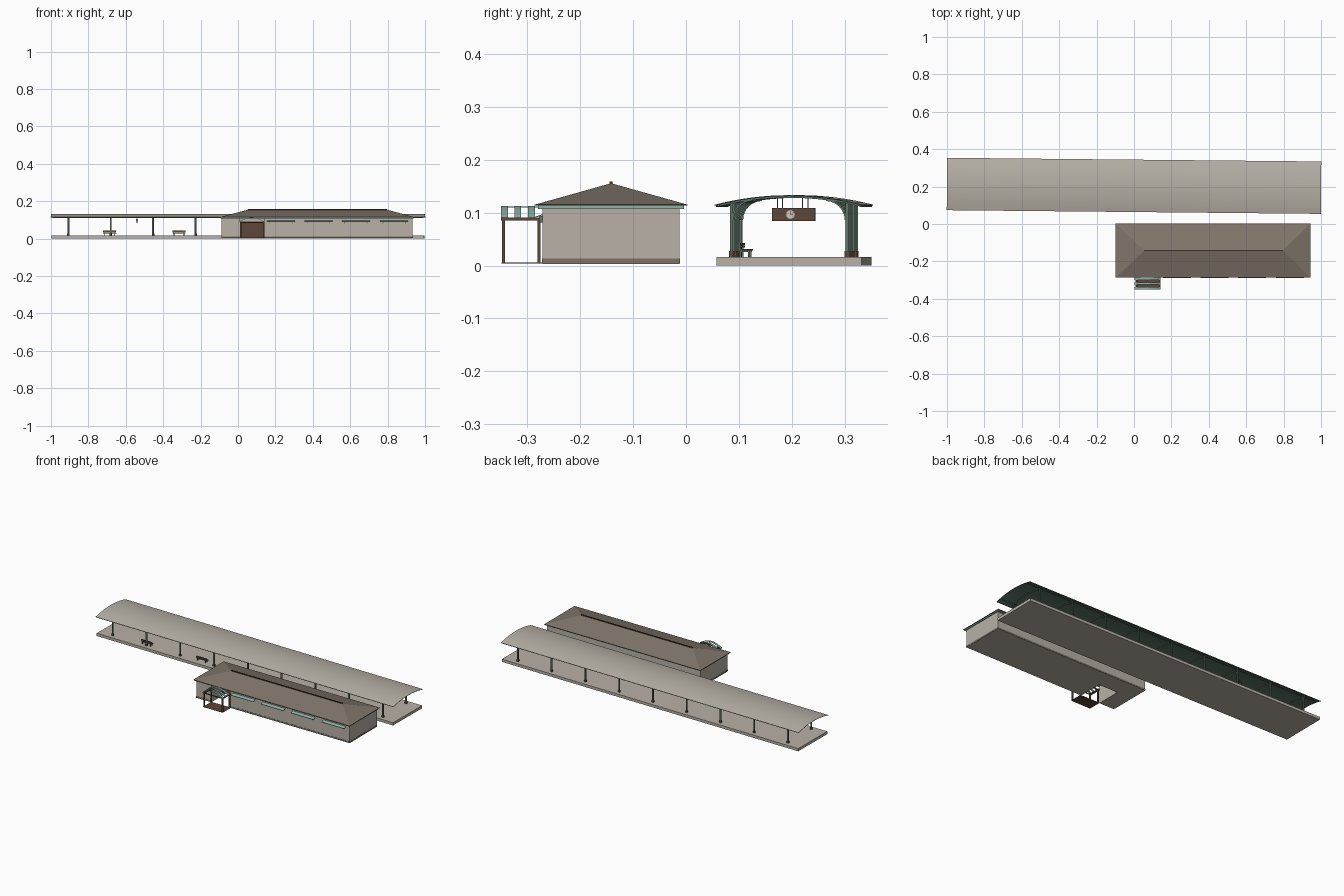
import bpy, bmesh, math
from mathutils import Vector

old = bpy.data.objects.get("Cube")
if old:
    bpy.data.objects.remove(old)


def material(name, color):
    m = bpy.data.materials.new(name)
    m.use_nodes = True
    m.diffuse_color = (*color, 1)
    m.node_tree.nodes["Principled BSDF"].inputs["Base Color"].default_value = (*color, 1)
    return m


CONCRETE = material("warm grey concrete", (0.48, 0.44, 0.385))
CANOPY = material("pale canopy sheet", (0.47, 0.44, 0.385))
ROOF = material("brown roof", (0.215, 0.18, 0.145))
PLINTH = material("dark plinth", (0.20, 0.17, 0.135))
TEAL = material("pale teal paint", (0.28, 0.44, 0.38))
GREEN = material("dark green steel", (0.115, 0.18, 0.14))
BROWN = material("brown timber", (0.11, 0.062, 0.043))
RIDGE = material("dark ridge tile", (0.06, 0.03, 0.02))
WHITE = material("clock cream", (0.60, 0.57, 0.50))

# The platform side is turned very slightly against the building
PLATFORM_Y, TURN = 0.204, -0.0098


def finish(name, bm, mat, turned=False):
    bmesh.ops.recalc_face_normals(bm, faces=bm.faces)
    me = bpy.data.meshes.new(name)
    bm.to_mesh(me)
    bm.free()
    me.materials.append(mat)
    ob = bpy.data.objects.new(name, me)
    bpy.context.collection.objects.link(ob)
    if turned:
        ob.location.y = PLATFORM_Y
        ob.rotation_euler.z = TURN
    return ob


def add_box(bm, x, y, z):
    """Add a box from three (low, high) ranges."""
    verts = bmesh.ops.create_cube(bm, size=1)["verts"]
    for v in verts:
        v.co = Vector([(r[0] + r[1]) / 2 + c * (r[1] - r[0]) for c, r in zip(v.co, (x, y, z))])


def boxes(name, mat, ranges, turned=False):
    bm = bmesh.new()
    for r in ranges:
        add_box(bm, *r)
    return finish(name, bm, mat, turned)


def add_prism(bm, pts, axis, low, high):
    """Extrude a 2D outline along axis x, y or z."""
    place = {"x": lambda a, b: (low, a, b), "y": lambda a, b: (a, low, b), "z": lambda a, b: (a, b, low)}[axis]
    face = bm.faces.new([bm.verts.new(place(a, b)) for a, b in pts])
    top = bmesh.ops.extrude_face_region(bm, geom=[face])["geom"]
    step = Vector([(high - low) * (axis == k) for k in "xyz"])
    bmesh.ops.translate(bm, vec=step, verts=[g for g in top if isinstance(g, bmesh.types.BMVert)])


def band(line, drop):
    """Close a line into a strip of constant vertical depth."""
    return line + [(a, b - drop) for a, b in reversed(line)]


def around(c, half):
    return (c - half, c + half)


# Platform and canopy
boxes("platform", CONCRETE, [((-0.995, 0.995), (-0.137, 0.137), (0, 0.0165))], True)


def arch_z(y):
    return 0.115 + 0.018 * (1 - (y / 0.14) ** 2)


def arch(half, lower, n=16):
    ys = [half * (2 * i / n - 1) for i in range(n + 1)]
    return [(y, arch_z(y) - lower) for y in ys]


bm = bmesh.new()
add_prism(bm, band(arch(0.14, 0), 0.002), "x", -1, 1)
canopy = finish("canopy_roof", bm, CANOPY, True)
canopy.data.materials.append(GREEN)
for p in canopy.data.polygons:
    p.material_index = 0 if p.normal.z > 0.1 else 1
bpy.context.view_layer.objects.active = canopy
canopy.select_set(True)
bpy.ops.object.shade_smooth_by_angle(angle=math.radians(30))
canopy.select_set(False)

columns_x = [-0.907 + 0.2268 * i for i in range(9)]
columns, bases, ribs = [], [], bmesh.new()
for x in columns_x:
    add_prism(ribs, band(arch(0.136, 0.002), 0.003), "x", x - 0.003, x + 0.003)
    for s in (-1, 1):
        columns.append((around(x, 0.004), around(0.109 * s, 0.003), (0.016, arch_z(0.109) - 0.002)))
        bases.append((around(x, 0.006), around(0.109 * s, 0.0045), (0.0165, 0.027)))
        # curved bracket between column and rib
        arc = [math.pi / 2 * i / 6 for i in range(7)]
        line = [(s * (0.108 - 0.036 * (1 - math.cos(t))), 0.088 + 0.036 * math.sin(t)) for t in arc]
        inner = [(y - s * 0.003, z - 0.002) for y, z in reversed(line)]
        add_prism(ribs, line + inner, "x", x - 0.002, x + 0.002)
finish("canopy_ribs", ribs, GREEN, True)
boxes("canopy_columns", GREEN, columns, True)
boxes("column_bases", BROWN, bases, True)
boxes("canopy_purlins", GREEN, [((-0.99, 0.99), around(y, 0.0015), (arch_z(y) - 0.005, arch_z(y) - 0.001))
                                for y in (-0.136, -0.109, 0.109, 0.136)], True)

# Hanging clock sign
SIGN_X = -0.54
boxes("sign_board", BROWN, [(around(SIGN_X, 0.0025), (-0.047, 0.035), (0.084, 0.109))], True)
boxes("sign_hangers", GREEN, [(around(SIGN_X, 0.001), around(y, 0.001), (0.109, 0.131))
                              for y in (-0.036, -0.027, 0.011, 0.021)], True)


def disc(r):
    return [(-0.012 + r * math.cos(math.tau * i / 16), 0.0965 + r * math.sin(math.tau * i / 16)) for i in range(16)]


for name, mat, r, half in (("clock_rim", PLINTH, 0.009, 0.0033), ("clock_face", WHITE, 0.0078, 0.0038)):
    bm = bmesh.new()
    add_prism(bm, disc(r), "x", SIGN_X - half, SIGN_X + half)
    finish(name, bm, mat, True)
boxes("clock_hands", RIDGE, [(around(SIGN_X, 0.0041), around(-0.012, 0.0005), (0.0965, 0.103)),
                             (around(SIGN_X, 0.0041), (-0.012, -0.007), around(0.0965, 0.0005))], True)

# Benches
for number, x in enumerate((-0.685, -0.315), 1):
    slats = [(around(x, 0.035), around(y, 0.0025), (0.0285, 0.031)) for y in (-0.099, -0.093, -0.087)]
    slats += [(around(x, 0.035), around(-0.102, 0.002), around(z, 0.002)) for z in (0.036, 0.041)]
    boxes(f"bench_{number}_slats", BROWN, slats, True)
    frame = []
    for side in (-0.027, 0.027):
        lx = around(x + side, 0.002)
        frame += [(lx, (-0.105, -0.102), (0.0165, 0.043)), (lx, (-0.09, -0.087), (0.0165, 0.0285)),
                  (lx, (-0.104, -0.086), (0.026, 0.0285))]
    boxes(f"bench_{number}_frame", GREEN, frame, True)

# Station building with an entrance recess
X0, X1, Y0, Y1 = -0.088, 0.934, -0.271, -0.012
DOOR0, DOOR1, DEEP = 0.012, 0.138, -0.12


def plan(g):
    return [(X0 - g, Y0 - g), (DOOR0, Y0 - g), (DOOR0, DEEP), (DOOR1, DEEP),
            (DOOR1, Y0 - g), (X1 + g, Y0 - g), (X1 + g, Y1 + g), (X0 - g, Y1 + g)]


for name, mat, grow, low, high in (("walls", CONCRETE, 0, 0.003, 0.11), ("plinth", PLINTH, 0.001, 0.0035, 0.013)):
    bm = bmesh.new()
    add_prism(bm, plan(grow), "z", low, high)
    finish(name, bm, mat)
boxes("entrance_doors", BROWN, [((DOOR0, 0.0745), (DEEP - 0.004, DEEP), (0.004, 0.092)),
                                ((0.0755, DOOR1), (DEEP - 0.004, DEEP), (0.004, 0.092))])
boxes("fascia", TEAL, [((-0.093, 0.939), (-0.28, -0.004), (0.107, 0.1145))])

# Hipped roof
bm = bmesh.new()
low = [bm.verts.new((x, y, 0.113)) for x, y in ((-0.098, -0.286), (0.944, -0.286), (0.944, 0.003), (-0.098, 0.003))]
eave = [bm.verts.new(v.co + Vector((0, 0, 0.002))) for v in low]
left, right = [bm.verts.new((x, -0.1415, 0.1555)) for x in (0.055, 0.795)]
a, b, c, d = eave
for f in ((a, b, right, left), (b, c, right), (c, d, left, right), (d, a, left), low):
    bm.faces.new(f)
for i in range(4):
    bm.faces.new((low[i], low[i - 1], eave[i - 1], eave[i]))
finish("hipped_roof", bm, ROOF)
boxes("ridge_cap", RIDGE, [((0.053, 0.797), around(-0.1415, 0.003), (0.153, 0.159))])

# Shallow awnings along the front
awnings, arms = bmesh.new(), []
for x in (0.23, 0.43, 0.63, 0.835):
    slope = [(Y0, 0.097), (-0.289, 0.091)]
    add_prism(awnings, band(slope, 0.002), "x", x - 0.075, x + 0.075)
    for side in (-0.06, 0.06):
        arms.append((around(x + side, 0.002), (-0.278, Y0), (0.081, 0.094)))
finish("awnings", awnings, TEAL)
boxes("awning_arms", GREEN, arms)

# Entrance porch
PX, PY = (0.016, 0.138), (-0.345, -0.278)
boxes("porch_floor", BROWN, [((0.012, 0.142), (-0.349, -0.272), (0.004, 0.006))])
frame = [(around(x, 0.004), around(y, 0.003), (0.006, 0.086)) for x in PX for y in PY]
frame += [(around(x, 0.004), (-0.35, -0.27), (0.085, 0.09)) for x in PX]
frame += [((0.012, 0.142), around(y, 0.002), (0.085, 0.09)) for y in PY]
boxes("porch_frame", BROWN, frame)
bm = bmesh.new()
curve = [(0.073 + 0.069 * t / 6, 0.0895 + 0.023 * (1 - (t / 6) ** 2)) for t in range(-6, 7)]
for y in (-0.343, -0.318, -0.292):
    add_prism(bm, band(curve, 0.002), "y", y - 0.0065, y + 0.0065)
finish("porch_arched_slats", bm, TEAL)
boxes("porch_rails", TEAL, [(around(x, 0.0015), (-0.349, -0.272), around(z, 0.001))
                            for x, z in ((0.006, 0.09), (0.073, 0.111), (0.14, 0.09))])
